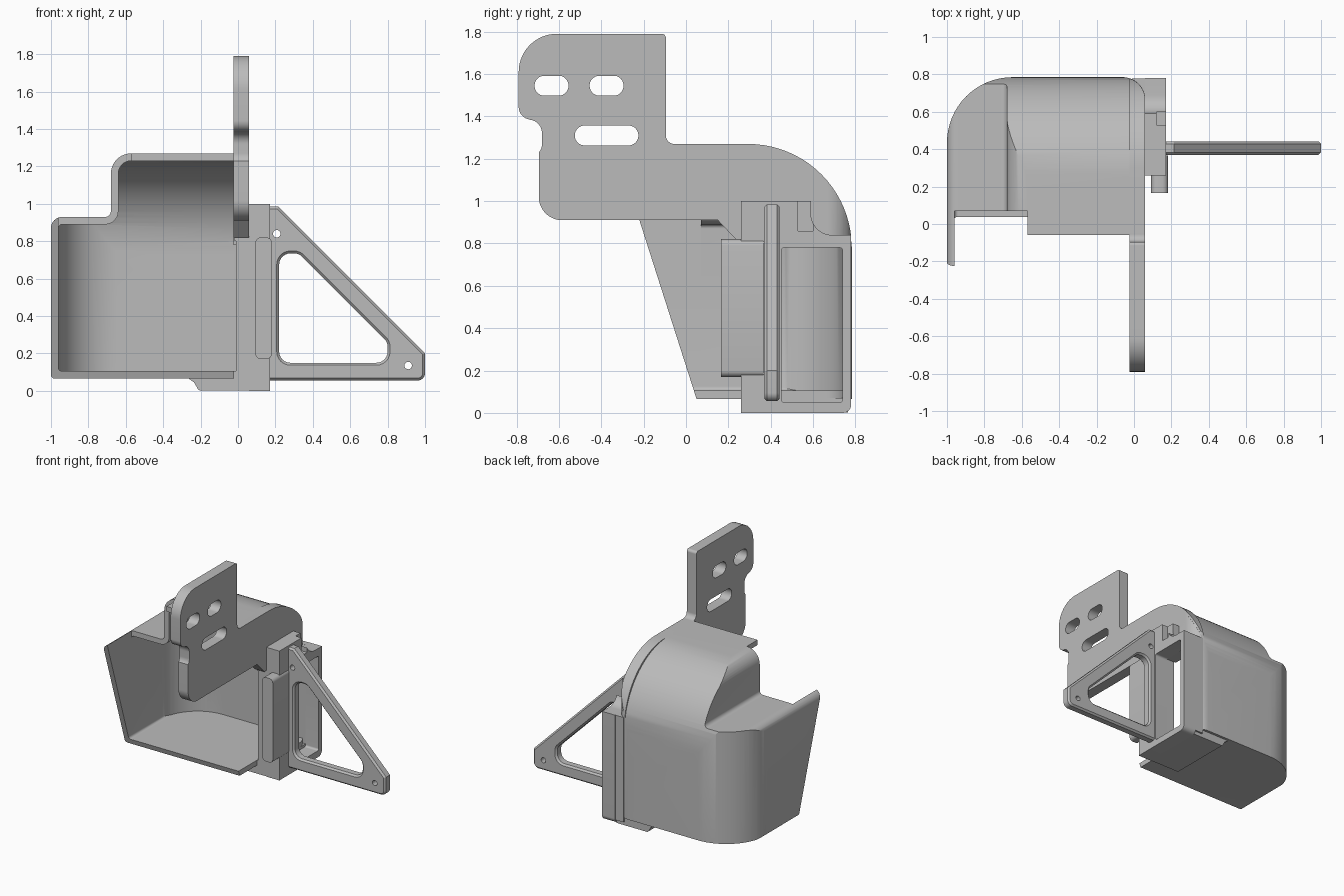
import bpy
import math
from mathutils import Vector

cube = bpy.data.objects.get("Cube")
if cube:
    bpy.data.objects.remove(cube, do_unlink=True)

grey = bpy.data.materials.new("plain_grey")
grey.use_nodes = True
COLOUR = (0.5, 0.5, 0.5, 1)
grey.diffuse_color = COLOUR
grey.node_tree.nodes["Principled BSDF"].inputs["Base Color"].default_value = COLOUR


def rounded(corners, steps=10):
    """Outline from corners (a, b, optional radius) with filleted corners."""
    out = []
    count = len(corners)
    for i, c in enumerate(corners):
        p = Vector(c[:2])
        r = c[2] if len(c) > 2 else 0
        if not r:
            out.append(p)
            continue
        u = (Vector(corners[i - 1][:2]) - p).normalized()
        v = (Vector(corners[(i + 1) % count][:2]) - p).normalized()
        half = u.angle(v) / 2
        centre = p + (u + v).normalized() * (r / math.sin(half))
        start = p + u * (r / math.tan(half)) - centre
        end = p + v * (r / math.tan(half)) - centre
        sweep = start.angle_signed(end)
        for k in range(steps + 1):
            t = -sweep * k / steps
            out.append(centre + Vector((start.x * math.cos(t) - start.y * math.sin(t),
                                        start.x * math.sin(t) + start.y * math.cos(t))))
    return out


def prism(name, axis, corners, low, high, steps=10):
    """Extrude an outline along an axis; x uses (y, z), y uses (x, z), z uses (x, y)."""
    place = {"x": lambda a, b, d: (d, a, b),
             "y": lambda a, b, d: (a, d, b),
             "z": lambda a, b, d: (a, b, d)}[axis]
    outline = rounded(corners, steps)
    n = len(outline)
    verts = [place(p.x, p.y, d) for d in (low, high) for p in outline]
    faces = [list(range(n))[::-1], list(range(n, 2 * n))]
    faces += [[i, (i + 1) % n, (i + 1) % n + n, i + n] for i in range(n)]
    area = sum(outline[i - 1].cross(outline[i]) for i in range(n))
    if (area < 0) != (axis == "y"):
        faces = [f[::-1] for f in faces]
    mesh = bpy.data.meshes.new(name)
    mesh.from_pydata(verts, [], faces)
    mesh.materials.append(grey)
    obj = bpy.data.objects.new(name, mesh)
    bpy.context.collection.objects.link(obj)
    return obj


def rect(a0, b0, a1, b1, r=0):
    return [(a0, b0, r), (a1, b0, r), (a1, b1, r), (a0, b1, r)]


def box(name, x, y, z):
    return prism(name, "z", rect(x[0], y[0], x[1], y[1]), *z)


def bake(obj):
    bpy.context.view_layer.update()
    deps = bpy.context.evaluated_depsgraph_get()
    mesh = bpy.data.meshes.new_from_object(obj.evaluated_get(deps))
    obj.modifiers.clear()
    obj.data = mesh


def combine(obj, operation, *tools):
    for tool in tools:
        mod = obj.modifiers.new("cut", "BOOLEAN")
        mod.operation, mod.solver, mod.object = operation, "EXACT", tool
        bake(obj)
        bpy.data.objects.remove(tool, do_unlink=True)


def bevel(obj, width):
    mod = obj.modifiers.new("edge", "BEVEL")
    mod.width, mod.segments, mod.limit_method = width, 1, "ANGLE"
    mod.angle_limit = math.radians(50)
    bake(obj)


def solid(name, t, right):
    """Stepped hood volume, inset by t from the outer skin."""
    left, floor, back = -1 + t, 0.065 + t, 0.785 - t
    body = prism(name, "y", [
        (left, floor, 0.02), (right, floor), (right, 1.27 - t),
        (-0.68 + t, 1.27 - t, 0.11 - t), (-0.68 + t, 0.93 - t, 0.03 + t),
        (left, 0.93 - t, 0.06 - t)], -0.9, 0.9)
    corner = 0.12 if t == 0 else 0
    plan = prism("plan", "z", [(left, -1), (right, -1), (right, back, corner),
                               (left, back, 0.35 - t)], -0.2, 1.5, 16)
    slope = 0 if t == 0 else -0.3
    side = prism("side", "x", [
        (0.05 + slope, 0.065 - t), (back, 0.065 - t), (back, 1.27 - t, 0.53 - t),
        (-0.34 + slope, 1.27 - t), (-0.22 + slope, 0.91)], -1.2, 0.3, 24)
    combine(body, "INTERSECT", plan, side)
    return body


# Hollow hood, open at the front and on part of its left side
hood = solid("hood_shell", 0, 0.06)
combine(hood, "DIFFERENCE",
        solid("cavity", 0.04, -0.02),
        box("low_roof_trim", (-0.96, -0.57), (-1, 0.07), (0.5, 1.5)),
        box("high_roof_trim", (-0.58, 0.2), (-1, -0.06), (0.5, 1.5)),
        box("side_trim", (-0.021, 0.2), (-1, 0.26), (0.02, 0.915)),
        box("side_opening", (-0.05, 0.2), (-0.5, 0.742), (0.106, 0.8)))

# Slotted mounting plate that flows into the side of the hood
plate = prism("mounting_plate", "x", [
    (-0.095, 1.79, 0.02), (-0.79, 1.79, 0.18), (-0.79, 1.385, 0.06),
    (-0.68, 1.385, 0.065), (-0.68, 1.25, 0.06), (-0.695, 1.23), (-0.695, 0.91, 0.11),
    (0.15, 0.91), (0.235, 0.82), (0.45, 0.82), (0.45, 0.78),
    (0.783, 0.78), (0.783, 1.27, 0.49), (-0.095, 1.27, 0.04)], -0.023, 0.06, 20)
for y, z, half in ((-0.635, 1.545, 0.08), (-0.375, 1.545, 0.08), (-0.375, 1.31, 0.15)):
    combine(plate, "DIFFERENCE",
            prism("slot", "x", rect(y - half, z - 0.047, y + half, z + 0.047, 0.046), -0.2, 0.2))
combine(plate, "INTERSECT", prism("plate_plan", "z", [
    (-0.1, -1), (0.06, -1), (0.06, 0.784, 0.12), (-0.1, 0.784)], 0, 2))

# Side outlet frame with its post
frame = prism("outlet_frame", "x", [
    (0.26, 0), (0.78, 0, 0.04), (0.78, 0.84), (0.59, 0.84, 0.1),
    (0.59, 1.0), (0.26, 1.0)], 0.0601, 0.172)
combine(frame, "DIFFERENCE",
        prism("outlet_hole", "x", rect(0.45, 0.05, 0.74, 0.78, 0.015), -0.2, 0.4),
        box("top_step", (0.12, 0.3), (0.53, 0.6), (0.86, 1.1)))
inner = prism("inner_frame", "x", rect(0.26, 0.03, 0.778, 0.84), -0.01, 0.06)
combine(inner, "DIFFERENCE", box("inner_hole", (-0.1, 0.1), (0.45, 0.74), (0.05, 0.78)))

# Lip under the outlet
lip = prism("bottom_lip", "y", [(-0.27, 0.07), (-0.235, 0.045), (-0.21, 0.002, 0.02),
                                (0.06, 0.002), (0.06, 0.07)], 0.26, 0.765)

# Guide rail on the front of the post
rail = prism("guide_rail", "y", rect(0.092, 0.17, 0.182, 0.82, 0.03), 0.165, 0.365, 5)

# Triangular brace with window and two pin holes
brace = prism("triangular_brace", "y", [
    (0.12, 0.055), (1.0, 0.055, 0.04), (1.0, 0.2), (0.215, 0.985), (0.12, 0.985)], 0.37, 0.442)
combine(brace, "DIFFERENCE", prism("window", "y", [
    (0.22, 0.15, 0.06), (0.8, 0.15, 0.06), (0.8, 0.26, 0.06),
    (0.325, 0.735, 0.06), (0.22, 0.735, 0.06)], 0.2, 0.6, 6))
bevel(brace, 0.013)
for x, z in ((0.207, 0.84), (0.91, 0.135)):
    combine(brace, "DIFFERENCE",
            prism("pin_hole", "y", rect(x - 0.02, z - 0.02, x + 0.02, z + 0.02, 0.0199),
                  0.2, 0.6, 4))

# Smooth curved faces, keep edges sharp
bpy.ops.object.select_all(action="DESELECT")
for part in (hood, plate, frame, inner, lip, rail, brace):
    part.select_set(True)
bpy.context.view_layer.objects.active = hood
bpy.ops.object.shade_smooth_by_angle(angle=math.radians(30))
